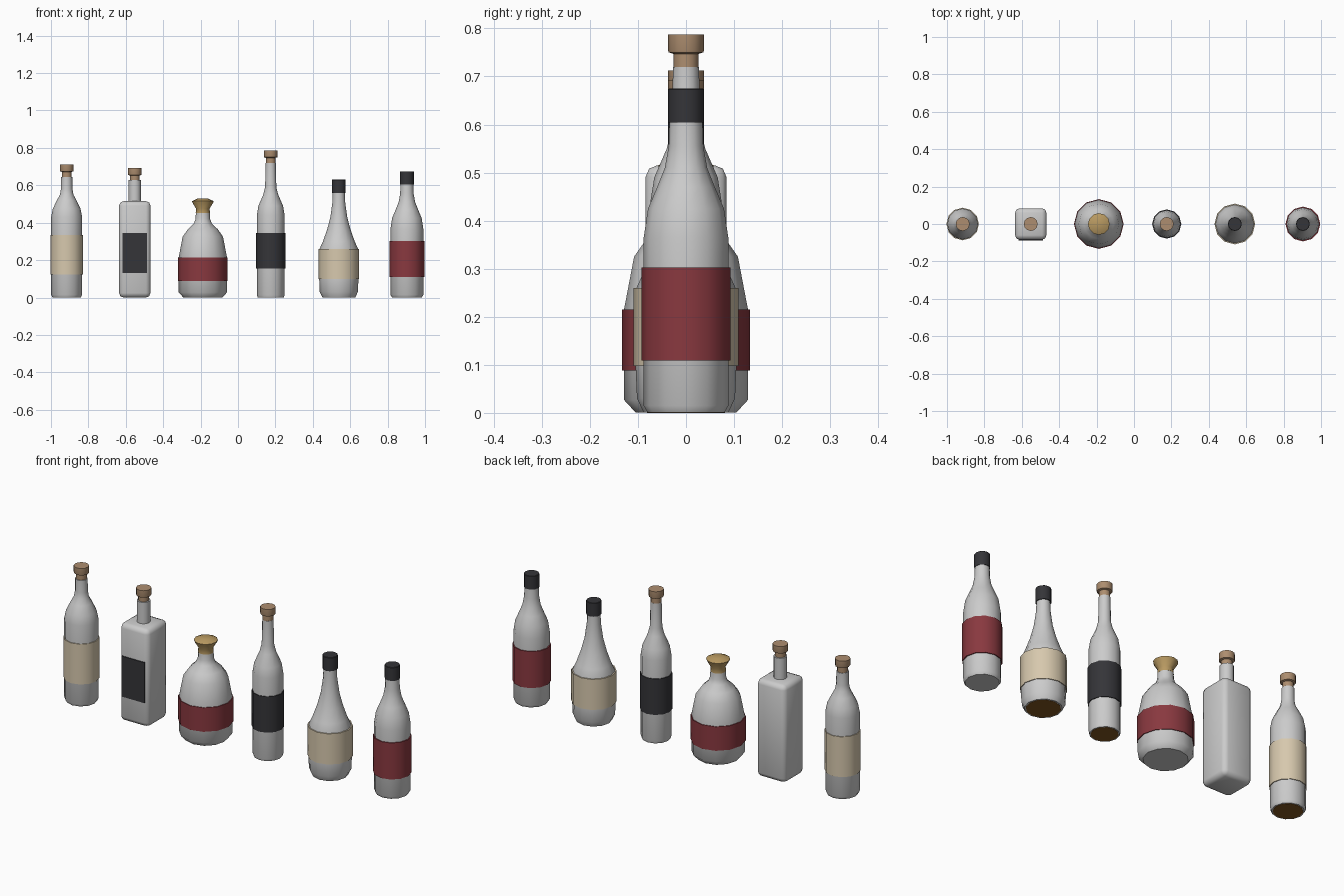
import bpy, bmesh
from math import sin, cos, pi, radians

if "Cube" in bpy.data.objects:
    bpy.data.objects.remove(bpy.data.objects["Cube"])

SIDES = 12


def material(name, rgb):
    m = bpy.data.materials.new(name)
    m.diffuse_color = (*rgb, 1)
    m.use_nodes = True
    m.node_tree.nodes["Principled BSDF"].inputs["Base Color"].default_value = m.diffuse_color
    return m


CREAM = material("cream_paper", (0.68, 0.58, 0.42))
BLACK = material("black_paper", (0.035, 0.035, 0.04))
RED = material("red_paper", (0.25, 0.04, 0.05))
CORK = material("cork", (0.42, 0.27, 0.16))
GOLD = material("gold_stopper", (0.48, 0.32, 0.12))
AMBER = material("amber_liquid", (0.22, 0.09, 0.015))
GLASS = material("glass", (0.75, 0.78, 0.77))


def finish(bm, name, mat, angle=42):
    bmesh.ops.recalc_face_normals(bm, faces=bm.faces)
    me = bpy.data.meshes.new(name)
    bm.to_mesh(me)
    bm.free()
    for p in me.polygons:
        p.use_smooth = True
    me.set_sharp_from_angle(angle=radians(angle))
    me.materials.append(mat)
    ob = bpy.data.objects.new(name, me)
    bpy.context.collection.objects.link(ob)
    return ob


def lathe(name, x, profile, mat):
    """Spin (radius, height) points into a capped solid."""
    bm = bmesh.new()
    rings = [[bm.verts.new((x + r * cos(2 * pi * i / SIDES), r * sin(2 * pi * i / SIDES), z))
              for i in range(SIDES)] for r, z in profile]
    for a, b in zip(rings, rings[1:]):
        for i in range(SIDES):
            j = (i + 1) % SIDES
            bm.faces.new((a[i], a[j], b[j], b[i]))
    bm.faces.new(rings[0][::-1])
    bm.faces.new(rings[-1])
    return finish(bm, name, mat)


def box(name, x, y, z, sx, sy, sz, mat, bevel=0):
    bm = bmesh.new()
    bmesh.ops.create_cube(bm, size=1)
    for v in bm.verts:
        v.co = (x + v.co.x * sx, y + v.co.y * sy, z + v.co.z * sz)
    if bevel:
        bmesh.ops.bevel(bm, geom=bm.edges[:], offset=bevel, segments=2,
                        profile=0.5, affect='EDGES')
    return finish(bm, name, mat, 50)


def cork(name, x, z):
    """Plug with a wider head; z is the underside of the head."""
    lathe(name, x, [(0.026, z - 0.045), (0.026, z - 0.003), (0.036, z),
                    (0.037, z + 0.003), (0.037, z + 0.037)], CORK)


def cap(name, x, z0, z1):
    lathe(name, x, [(0.037, z0), (0.037, z1 - 0.002), (0.035, z1)], BLACK)


def label(name, x, r, z0, z1, mat):
    lathe(name, x, [(r, z0), (r, z1)], mat)


X = [-0.916, -0.552, -0.188, 0.175, 0.539, 0.903]
B = 0.001   # glass base height

# Glass bodies: name, x, profile, liquid base height, liquid fill height
bottles = [
    ("tall_bottle", X[0], [(0.076, B), (0.083, 0.015), (0.083, 0.43), (0.074, 0.475),
                           (0.052, 0.52), (0.036, 0.55), (0.031, 0.58), (0.030, 0.645)], 0, 0.36),
    ("round_decanter", X[2], [(0.105, B), (0.129, 0.027), (0.129, 0.215), (0.108, 0.325),
                              (0.080, 0.365), (0.048, 0.395), (0.039, 0.42), (0.037, 0.46)],
     0.004, 0.2),
    ("slim_bottle", X[3], [(0.070, B), (0.074, 0.013), (0.074, 0.44), (0.066, 0.49),
                           (0.040, 0.55), (0.030, 0.59), (0.027, 0.72)], 0, 0.38),
    ("cone_bottle", X[4], [(0.088, B), (0.102, 0.03), (0.105, 0.1), (0.103, 0.26),
                           (0.085, 0.30), (0.062, 0.365), (0.045, 0.43), (0.034, 0.51),
                           (0.032, 0.57)], 0, 0.25),
    ("wine_bottle", X[5], [(0.080, B), (0.088, 0.015), (0.088, 0.365), (0.079, 0.425),
                           (0.060, 0.47), (0.044, 0.51), (0.036, 0.555), (0.034, 0.62)],
     0.004, 0.34),
]
for name, x, prof, base, fill in bottles:
    lathe(name + "_glass", x, prof, GLASS)
    r = prof[0][0] * 0.92
    lathe(name + "_liquid", x, [(r, base), (r, fill)], AMBER)

# Square bottle with neck and flat front label
box("square_bottle_glass", X[1], 0, 0.2575, 0.168, 0.168, 0.515, GLASS, 0.024)
lathe("square_bottle_neck", X[1], [(0.033, 0.505), (0.033, 0.628)], GLASS)
box("square_bottle_label", X[1], -0.086, 0.239, 0.132, 0.006, 0.214, BLACK)

# Wrapped labels
label("tall_bottle_label", X[0], 0.087, 0.122, 0.335, CREAM)
label("round_decanter_label", X[2], 0.133, 0.088, 0.215, RED)
label("slim_bottle_label", X[3], 0.078, 0.155, 0.345, BLACK)
label("cone_bottle_label", X[4], 0.109, 0.098, 0.26, CREAM)
label("wine_bottle_label", X[5], 0.093, 0.109, 0.302, RED)

# Closures
cork("tall_bottle_cork", X[0], 0.675)
cork("square_bottle_cork", X[1], 0.655)
cork("slim_bottle_cork", X[3], 0.75)
cap("cone_bottle_cap", X[4], 0.558, 0.63)
cap("wine_bottle_cap", X[5], 0.604, 0.675)
lathe("round_decanter_stopper", X[2], [(0.038, 0.452), (0.036, 0.475), (0.056, 0.508),
                                       (0.058, 0.515), (0.030, 0.528)], GOLD)
